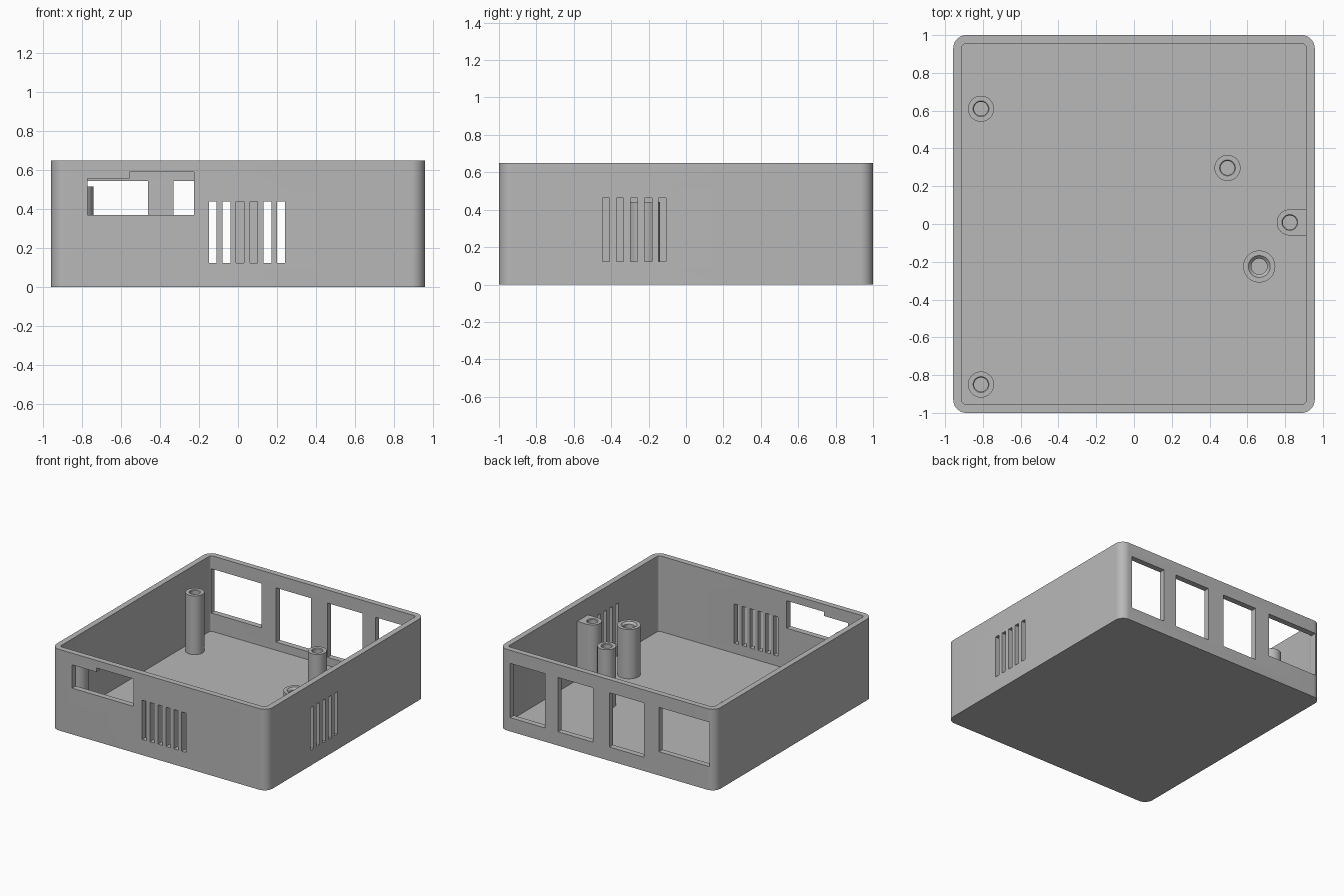
import bpy, bmesh, math

default = bpy.data.objects.get("Cube")
if default:
    bpy.data.objects.remove(default, do_unlink=True)

grey = bpy.data.materials.new("plain grey plastic")
grey.use_nodes = True
COLOUR = (0.48, 0.48, 0.48, 1)
grey.diffuse_color = COLOUR
grey.node_tree.nodes["Principled BSDF"].inputs["Base Color"].default_value = COLOUR

HX, HY, TOP = 0.957, 1.0, 0.65
WALL, FLOOR = 0.046, 0.045


def arc(cx, cy, r, start, end, n):
    return [(cx + r * math.cos(math.radians(start + (end - start) * i / n)),
             cy + r * math.sin(math.radians(start + (end - start) * i / n)))
            for i in range(n + 1)]


def circle(cx, cy, r, n=40):
    return arc(cx, cy, r, 0, 360, n)[:-1]


def rounded_rect(hx, hy, r, n=10):
    pts = []
    for k, (sx, sy) in enumerate([(1, 1), (-1, 1), (-1, -1), (1, -1)]):
        pts += arc(sx * (hx - r), sy * (hy - r), r, 90 * k, 90 * k + 90, n)
    return pts


def rect(x0, x1, y0, y1):
    return [(x0, y0), (x1, y0), (x1, y1), (x0, y1)]


def loft(bm, sections):
    """Closed solid through (outline, height) sections."""
    rings = [[bm.verts.new((x, y, z)) for x, y in pts] for pts, z in sections]
    for a, b in zip(rings, rings[1:]):
        for i in range(len(a)):
            j = (i + 1) % len(a)
            bm.faces.new((a[i], a[j], b[j], b[i]))
    bm.faces.new(rings[0][::-1])
    bm.faces.new(rings[-1])


def solid(name, *parts):
    """One object made of one or more separate lofted solids."""
    bm = bmesh.new()
    for sections in parts:
        loft(bm, sections)
    bmesh.ops.recalc_face_normals(bm, faces=bm.faces)
    mesh = bpy.data.meshes.new(name)
    bm.to_mesh(mesh)
    bm.free()
    mesh.materials.append(grey)
    obj = bpy.data.objects.new(name, mesh)
    bpy.context.collection.objects.link(obj)
    return obj


def activate(obj):
    bpy.ops.object.select_all(action="DESELECT")
    obj.select_set(True)
    bpy.context.view_layer.objects.active = obj


def cut(obj, cutter):
    cutter.hide_render = True
    activate(obj)
    mod = obj.modifiers.new("cut", "BOOLEAN")
    mod.operation, mod.solver, mod.object = "DIFFERENCE", "EXACT", cutter
    bpy.ops.object.modifier_apply(modifier=mod.name)
    bpy.data.objects.remove(cutter, do_unlink=True)


def box(x0, x1, y0, y1, z0, z1):
    return [(rect(x0, x1, y0, y1), z0), (rect(x0, x1, y0, y1), z1)]


def finish(obj):
    activate(obj)
    bpy.ops.object.shade_smooth_by_angle(angle=math.radians(30))


# Open tray with rounded corners
outer = rounded_rect(HX, HY, 0.07)
inner = rounded_rect(HX - WALL, HY - WALL, 0.02, 5)
tray = solid("case_tray", [(outer, 0), (outer, TOP)])
cut(tray, solid("cavity", [(inner, FLOOR), (inner, TOP + 0.1)]))

# Connector windows through the back wall
windows = [(0.55, 0.86, 0.11), (0.125, 0.435, 0.11),
           (-0.33, -0.02, 0.11), (-0.905, -0.46, 0.19)]
cut(tray, solid("back_windows",
                *[box(a, b, HY - 0.08, HY + 0.1, z, 0.545) for a, b, z in windows]))

# Stepped opening and vent slots in the front wall
front = (-HY - 0.1, -HY + 0.08)
cut(tray, solid("front_opening", box(-0.77, -0.225, *front, 0.37, 0.557)))
cut(tray, solid("front_step", box(-0.555, -0.225, *front, 0.5, 0.59)))
cut(tray, solid("front_vents",
                *[box(-0.149 + 0.07 * i, -0.109 + 0.07 * i, *front, 0.125, 0.44)
                  for i in range(6)]))

# Vent slots in the +x side wall
cut(tray, solid("side_vents",
                *[box(HX - 0.08, HX + 0.1, -0.446 + 0.075 * i, -0.408 + 0.075 * i,
                      0.123, 0.463) for i in range(5)]))
finish(tray)


# Hollow screw posts standing on the floor
def screw_post(name, x, y, r=0.069, top=0.515, rim=0.042, bore=0.037, to_wall=False):
    outline = circle(x, y, r)
    if to_wall:
        edge = HX - WALL + 0.01
        outline = arc(x, y, r, 90, 270, 20) + [(edge, y - r), (edge, y + r)]
    post = solid(name, [(outline, FLOOR - 0.02), (outline, top)])
    narrow, wide = circle(x, y, bore), circle(x, y, rim)
    cut(post, solid("bore", [(narrow, FLOOR), (narrow, top - (rim - bore)),
                             (wide, top), (wide, top + 0.05)]))
    finish(post)


screw_post("back_corner_post", -0.81, 0.61)
screw_post("front_corner_post", -0.81, -0.85)
screw_post("middle_post", 0.495, 0.297)
screw_post("wall_post", 0.825, 0.008, to_wall=True)
screw_post("wide_post", 0.663, -0.225, r=0.085, top=0.44, rim=0.058, bore=0.042)
